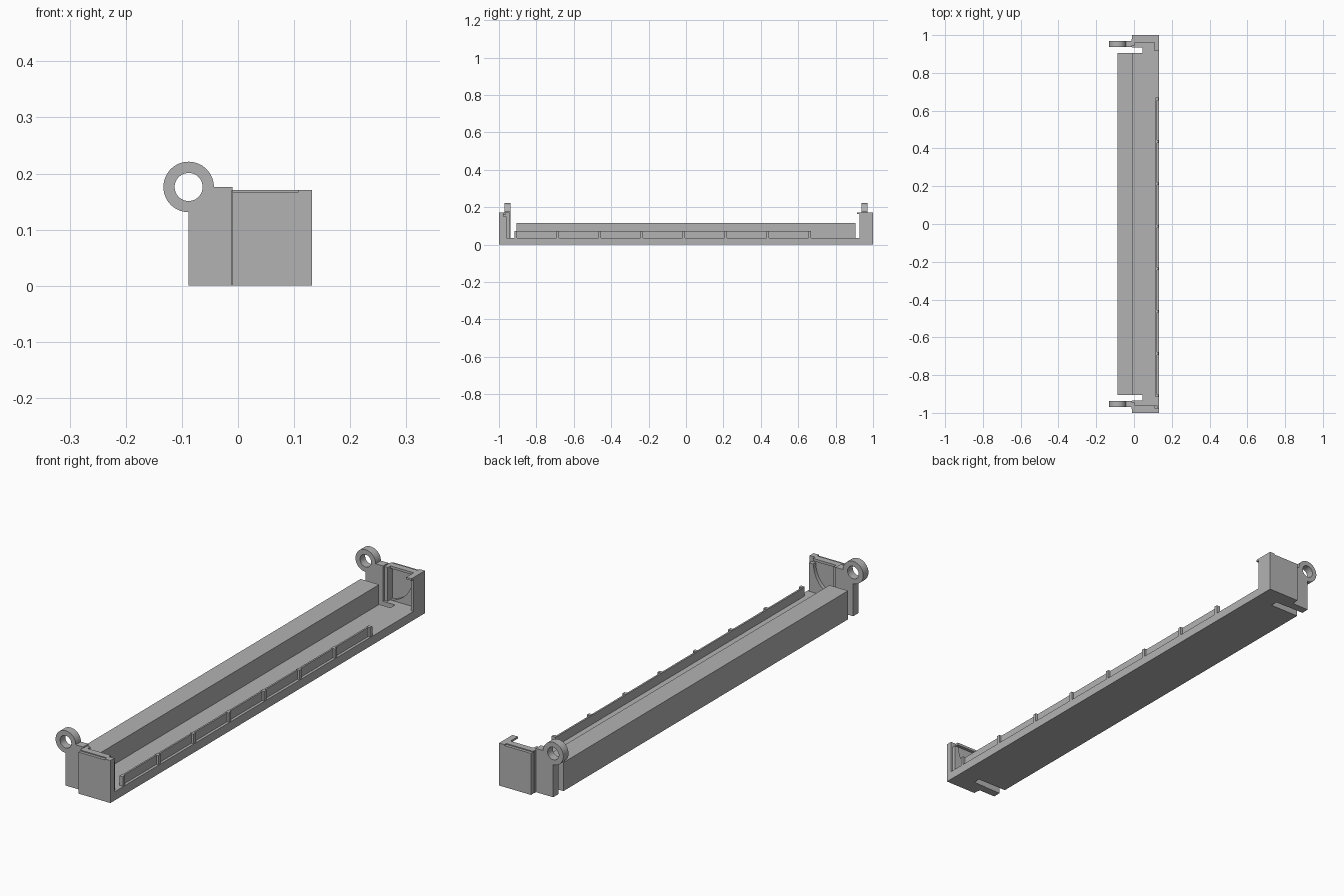
import bpy
from math import cos, sin, pi, radians

if "Cube" in bpy.data.objects:
    bpy.data.objects.remove(bpy.data.objects["Cube"], do_unlink=True)

grey = bpy.data.materials.new("plain grey")
grey.use_nodes = True
COLOR = (0.45, 0.45, 0.45, 1)
grey.diffuse_color = COLOR
grey.node_tree.nodes["Principled BSDF"].inputs["Base Color"].default_value = COLOR


def arc(cx, cz, r, start, end, steps=32):
    angles = [radians(start + (end - start) * i / steps) for i in range(steps + 1)]
    return [(cx + r * cos(a), cz + r * sin(a)) for a in angles]


def prism(name, outlines, low, high, upright=True):
    """Extrude closed outlines (later ones are holes) along y, or along z if not upright."""
    curve = bpy.data.curves.new(name, "CURVE")
    curve.dimensions = "2D"
    curve.fill_mode = "BOTH"
    curve.extrude = (high - low) / 2
    for points in outlines:
        spline = curve.splines.new("POLY")
        spline.points.add(len(points) - 1)
        for p, (u, v) in zip(spline.points, points):
            p.co = (u, v, 0, 1)
        spline.use_cyclic_u = True
    obj = bpy.data.objects.new(name, curve)
    bpy.context.collection.objects.link(obj)
    middle = (low + high) / 2
    if upright:
        obj.rotation_euler.x = pi / 2
        obj.location.y = middle
    else:
        obj.location.z = middle
    bpy.ops.object.select_all(action="DESELECT")
    obj.select_set(True)
    bpy.context.view_layer.objects.active = obj
    bpy.ops.object.convert(target="MESH")
    obj = bpy.context.object
    obj.data.materials.clear()
    obj.data.materials.append(grey)
    bpy.ops.object.shade_smooth_by_angle(angle=radians(30))
    return obj


def box(name, x, y, z):
    corners = [(x[0], z[0]), (x[1], z[0]), (x[1], z[1]), (x[0], z[1])]
    return prism(name, [corners], y[0], y[1])


LEFT, STEP, RIGHT = -0.088, -0.01, 0.132
FLOOR, WALL = 0.035, 0.171

# Floor with a slot notched in at each end
half = [(RIGHT, 1), (STEP, 1), (STEP, 0.935), (0.045, 0.935), (0.045, 0.905), (STEP, 0.905)]
floor_outline = half + [(x, -y) for x, y in reversed(half)]
prism("floor", [floor_outline], 0, FLOOR, upright=False)

# Tall back beam
box("back_beam", (LEFT, -0.005), (-0.905, 0.905), (0, 0.115))

# Hanging bracket: upright plate with a ring at its top corner
ring_x, ring_z = LEFT, 0.176
bracket = arc(ring_x, ring_z, 0.045, 0, 270, 48) + [(LEFT, 0), (STEP, 0), (STEP, ring_z)]
hole = arc(ring_x, ring_z, 0.025, 0, 350, 35)
# Corner web left over outside a round pocket
web = arc(STEP, 0.15, 0.115, 0, -90) + [(STEP, 0.03), (RIGHT - 0.008, 0.03), (RIGHT - 0.008, 0.15)]

for side, label in ((-1, "front"), (1, "rear")):
    def span(a, b):
        return tuple(sorted((side * a, side * b)))

    prism(label + "_bracket", [bracket, hole], *span(0.937, 0.97))
    box(label + "_end_wall", (STEP, RIGHT), span(0.975, 0.988), (0, WALL))
    box(label + "_outer_skin", (STEP, 0.108), span(0.988, 1), (0, WALL - 0.004))
    box(label + "_wall_corner", (0.108, RIGHT), span(0.988, 1), (0, WALL))
    box(label + "_bracket_joint", (STEP - 0.002, 0.005), span(0.945, 0.98), (0, WALL))
    prism(label + "_pocket_web", [web], *span(0.96, 0.977))
    box(label + "_top_lip", (0.005, 0.108), span(0.962, 0.977), (WALL - 0.01, WALL))

# The rear end is closed on the side and carries a small hook
box("rear_side_wall", (0.12, RIGHT), (0.928, 0.99), (0, WALL))
box("rear_hook", (0.108, RIGHT), (0.915, 0.99), (WALL - 0.008, WALL))

# Low rail with evenly spaced ribs along the open side
box("side_rail", (0.114, 0.121), (-0.91, 0.665), (FLOOR - 0.005, 0.071))
for i in range(8):
    y = -0.91 + i * 0.2245
    box("rail_rib", (0.114, RIGHT - 0.002), (y - 0.007, y + 0.007), (FLOOR - 0.005, 0.073))
